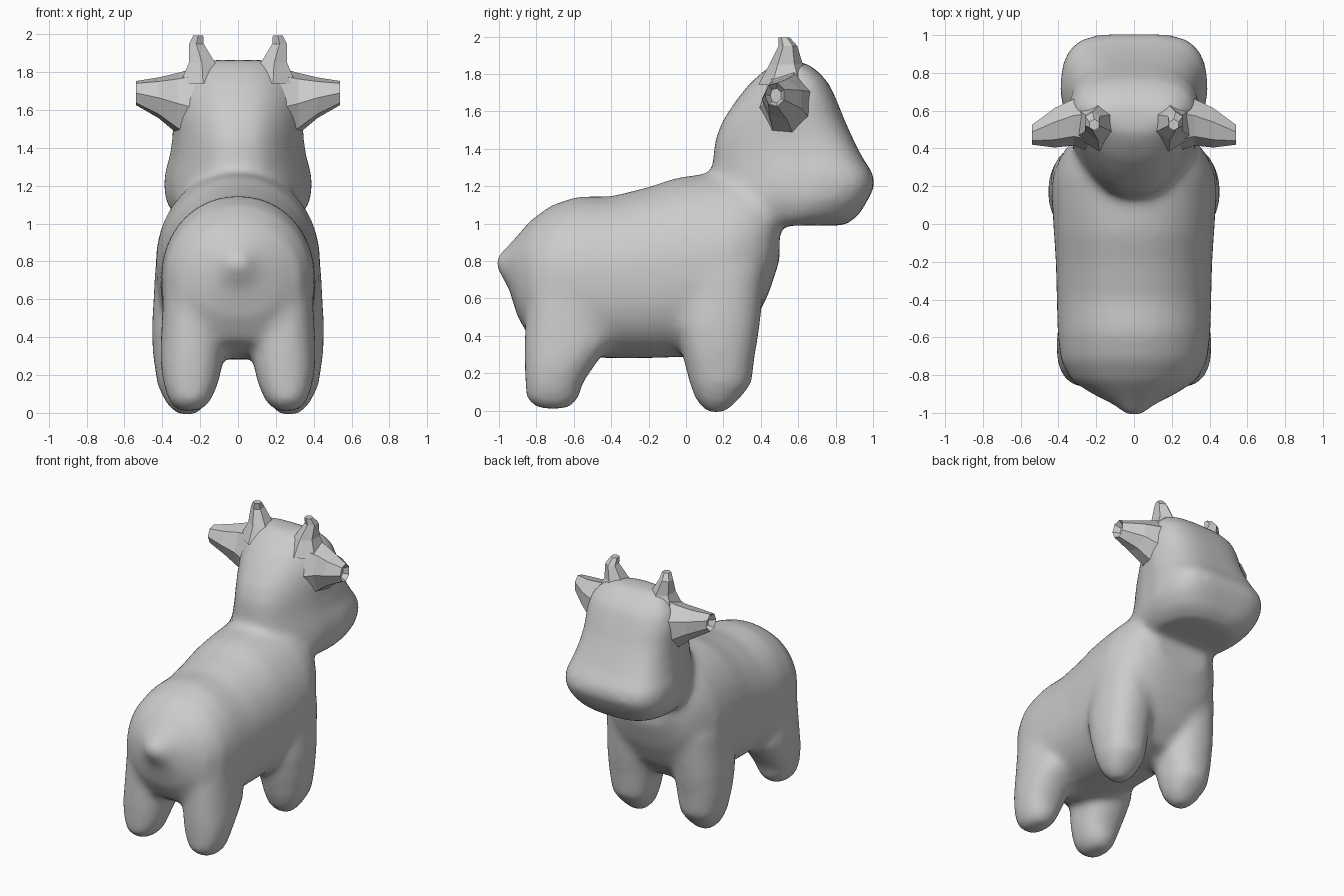
import bpy, bmesh, math
from mathutils import Vector

if "Cube" in bpy.data.objects:
    bpy.data.objects.remove(bpy.data.objects["Cube"])

X, Y, Z = Vector((1, 0, 0)), Vector((0, 1, 0)), Vector((0, 0, 1))


def ring(c, u, v, a, b, n=2.0, m=None, taper=0.0, sides=32):
    """Superellipse around c: exponent n on the +v half, m on the -v half;
    taper narrows the -v end along u."""
    pts = []
    for i in range(sides):
        t = 2 * math.pi * (i + 0.5) / sides
        cs, sn = math.cos(t), math.sin(t)
        e = 2 / (n if sn > 0 or m is None else m)
        p = math.copysign(abs(cs) ** e, cs)
        q = math.copysign(abs(sn) ** e, sn)
        pts.append(Vector(c) + u * p * a * (1 - taper * max(0, .1 - q)) + v * q * b)
    return pts


def loft(bm, rings):
    rows = [[bm.verts.new(p) for p in r] for r in rings]
    n = len(rows[0])
    for r, s in zip(rows, rows[1:]):
        for i in range(n):
            bm.faces.new((r[i], r[(i + 1) % n], s[(i + 1) % n], s[i]))
    bm.faces.new(rows[0][::-1])
    bm.faces.new(rows[-1])


def finish(bm, name):
    bmesh.ops.recalc_face_normals(bm, faces=bm.faces)
    me = bpy.data.meshes.new(name)
    bm.to_mesh(me)
    bm.free()
    ob = bpy.data.objects.new(name, me)
    bpy.context.collection.objects.link(ob)
    return ob


bm = bmesh.new()

# Torso: y, bottom, top, half width (domed back, squarer belly)
torso = [(-1.02, .77, .82, .025), (-.95, .66, .885, .12), (-.9, .50, .94, .22),
         (-.83, .38, 1.02, .33), (-.72, .32, 1.10, .39), (-.58, .285, 1.147, .405),
         (-.4, .28, 1.147, .41), (-.2, .28, 1.197, .415), (-.05, .285, 1.247, .425),
         (.1, .29, 1.267, .435), (.25, .33, 1.28, .435), (.36, .46, 1.28, .39),
         (.44, .62, 1.25, .33), (.5, .8, 1.15, .22)]
loft(bm, [ring((0, y, (lo + hi) / 2), X, Z, w, (hi - lo) / 2, 2.05, 2.5)
          for y, lo, hi, w in torso])

# Neck and head: z, back, front, half width, front squareness
head = [(.99, .1, .85, .27, 3), (1.04, .1, .92, .34, 3.5), (1.12, .1, .97, .385, 4),
        (1.2, .12, 1.01, .395, 4), (1.27, .14, 1.0, .39, 4), (1.35, .145, .945, .365, 4),
        (1.45, .155, .895, .35, 3.5), (1.55, .195, .85, .35, 3), (1.65, .26, .81, .35, 3),
        (1.75, .34, .765, .325, 3), (1.82, .42, .70, .27, 3), (1.865, .49, .63, .2, 3)]
loft(bm, [ring((0, (b + f) / 2, z), X, Y, w, (f - b) / 2, n, 3.0, .4)
          for z, b, f, w, n in head])

# Legs: z, x, y, x radius, y radius
front_leg = [(-.01, .27, .16, .05, .05), (.05, .27, .165, .11, .11), (.14, .275, .185, .15, .165),
             (.3, .275, .175, .175, .195), (.45, .27, .17, .185, .225), (.75, .25, .2, .19, .225),
             (.95, .23, .22, .155, .18), (1.08, .2, .22, .1, .1)]
hind_leg = [(.01, .26, -.71, .06, .08), (.06, .255, -.715, .11, .14), (.15, .25, -.705, .145, .155),
            (.26, .245, -.67, .165, .195), (.36, .24, -.63, .17, .235), (.7, .22, -.63, .17, .22),
            (.85, .2, -.62, .1, .12)]
for leg in (front_leg, hind_leg):
    for s in (-1, 1):
        loft(bm, [ring((s * x, y, z), X, Y, rx, ry, 2.3) for z, x, y, rx, ry in leg])

# Fuse into one soft skin
body = finish(bm, "body")
bpy.context.view_layer.objects.active = body
body.select_set(True)
rm = body.modifiers.new("fuse", 'REMESH')
rm.mode = 'VOXEL'
rm.voxel_size = .025
sm = body.modifiers.new("soften", 'SMOOTH')
sm.factor = .5
sm.iterations = 14
for m in ("fuse", "soften"):
    bpy.ops.object.modifier_apply(modifier=m)
bpy.ops.object.shade_smooth()

for s, side in ((-1, "left"), (1, "right")):
    # Horns: blunt low-poly spikes
    bm = bmesh.new()
    loft(bm, [ring((s * x, y, z), X, Y, a, b, sides=6) for x, y, z, a, b in
              ((.185, .535, 1.74, .14, .15), (.19, .535, 1.85, .08, .09),
               (.22, .545, 1.95, .045, .05), (.21, .525, 1.995, .03, .03))])
    finish(bm, side + "_horn")

    # Ears: flared stubs with a shallow hollow at the end
    bm = bmesh.new()
    loft(bm, [ring((s * x, y, z), Y, Z, a, b, sides=7) for x, y, z, a, b in
              ((.22, .55, 1.61, .17, .22), (.32, .545, 1.635, .13, .165),
               (.42, .515, 1.665, .11, .11), (.54, .475, 1.69, .055, .065),
               (.5, .48, 1.685, .03, .04))])
    finish(bm, side + "_ear")
